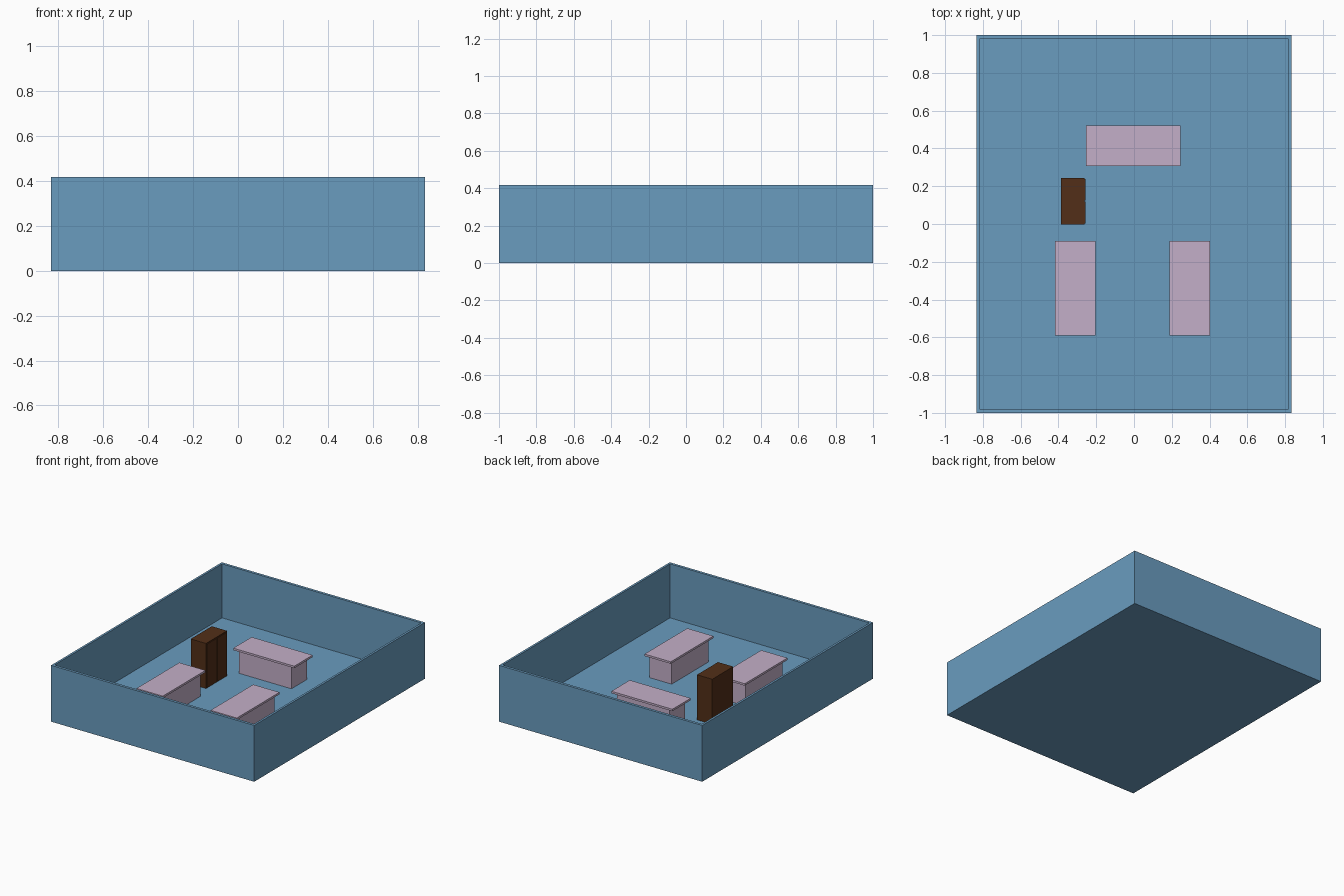
import bpy, bmesh
from mathutils import Vector

if "Cube" in bpy.data.objects:
    bpy.data.objects.remove(bpy.data.objects["Cube"])


def material(name, rgb):
    m = bpy.data.materials.new(name)
    m.diffuse_color = (*rgb, 1)
    m.use_nodes = True
    m.node_tree.nodes["Principled BSDF"].inputs["Base Color"].default_value = m.diffuse_color
    return m


def add_box(bm, lo, hi):
    lo, hi = Vector(lo), Vector(hi)
    verts = bmesh.ops.create_cube(bm, size=1)["verts"]
    bmesh.ops.scale(bm, vec=hi - lo, verts=verts)
    bmesh.ops.translate(bm, vec=(lo + hi) / 2, verts=verts)


def finish(name, bm, mat):
    mesh = bpy.data.meshes.new(name)
    bm.to_mesh(mesh)
    bm.free()
    mesh.materials.append(mat)
    ob = bpy.data.objects.new(name, mesh)
    bpy.context.collection.objects.link(ob)
    return ob


def box(name, lo, hi, mat):
    bm = bmesh.new()
    add_box(bm, lo, hi)
    return finish(name, bm, mat)


blue = material("wall_blue", (0.144, 0.332, 0.521))
pink = material("desk_pink", (0.55, 0.43, 0.58))
brown = material("cabinet_brown", (0.084, 0.028, 0.009))

W, D, H = 0.833, 1.0, 0.417      # room half width, half depth, height
TX, TY, FLOOR = 0.016, 0.02, 0.017

# Open-topped room: the top face is inset and pushed down to the floor
bm = bmesh.new()
add_box(bm, (-W, -D, 0), (W, D, H))
top = max(bm.faces, key=lambda f: f.calc_center_median().z)
bmesh.ops.inset_region(bm, faces=[top], thickness=0.01)
for v in top.verts:
    v.co.x = (W - TX) * (1 if v.co.x > 0 else -1)
    v.co.y = (D - TY) * (1 if v.co.y > 0 else -1)
inner = bmesh.ops.extrude_discrete_faces(bm, faces=[top])["faces"][0]
for v in inner.verts:
    v.co.z = FLOOR
finish("room_shell", bm, blue)


# Desks: solid base under an overhanging top
def desk(name, cx, cy, along_x):
    def part(suffix, length, depth, z0, z1):
        hx, hy = (length / 2, depth / 2) if along_x else (depth / 2, length / 2)
        box(f"{name}_{suffix}", (cx - hx, cy - hy, z0), (cx + hx, cy + hy, z1), pink)
    part("base", 0.432, 0.183, FLOOR, 0.185)
    part("top", 0.5, 0.215, 0.185, 0.2)


desk("back_desk", -0.004, 0.415, True)
desk("left_desk", -0.312, -0.339, False)
desk("right_desk", 0.295, -0.339, False)

# Cabinet with two doors facing +x
box("cabinet_body", (-0.386, -0.002, FLOOR), (-0.261, 0.244, 0.351), brown)
for side, y0, y1 in (("left", 0.003, 0.118), ("right", 0.124, 0.239)):
    box(f"cabinet_{side}_door", (-0.262, y0, FLOOR + 0.006), (-0.256, y1, 0.345), brown)
